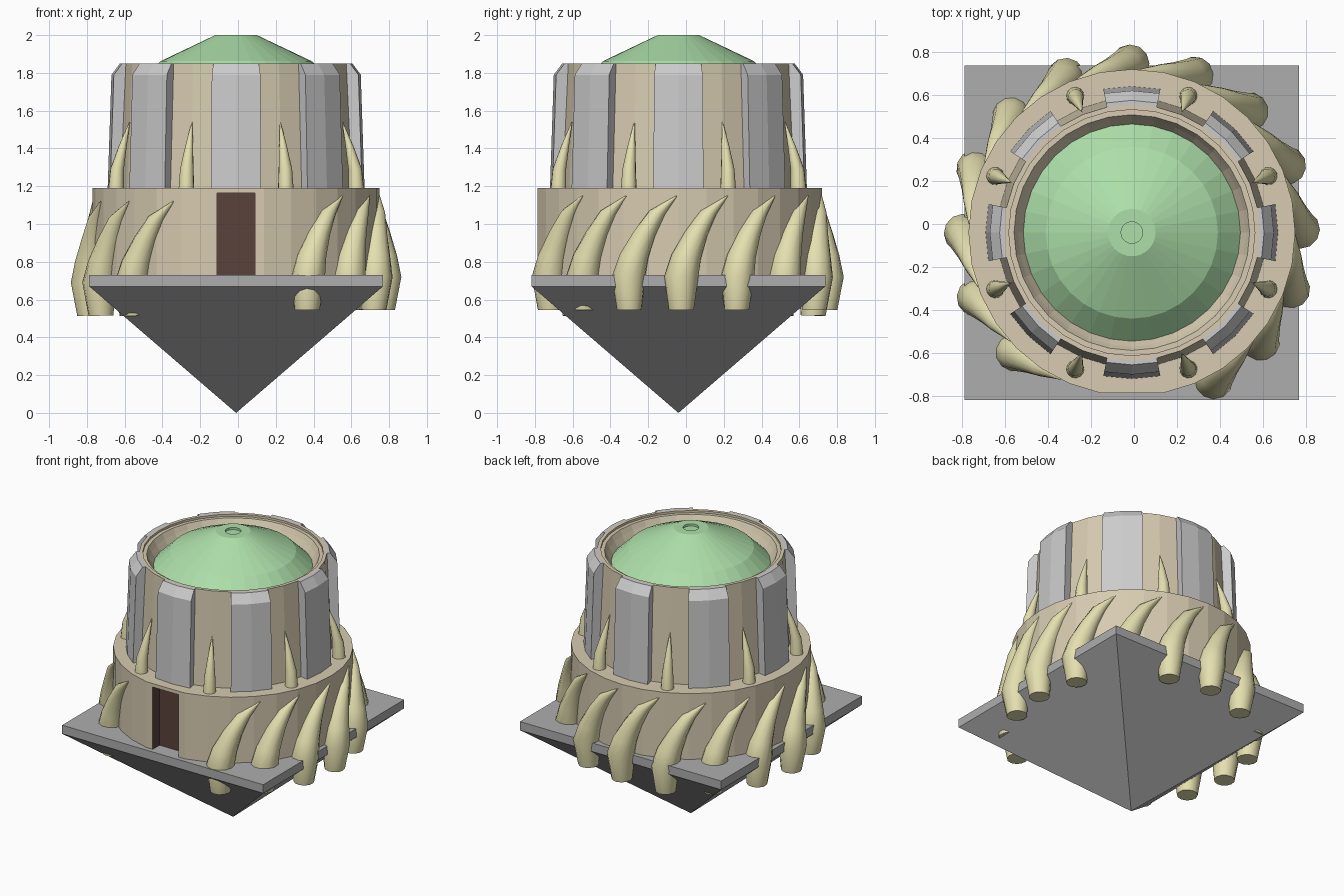
import bpy, bmesh
from math import sin, cos, radians, tau
from mathutils import Vector

if "Cube" in bpy.data.objects:
    bpy.data.objects.remove(bpy.data.objects["Cube"])

CX, CY = -0.01, -0.04   # tower axis


def mat(name, rgb):
    m = bpy.data.materials.new(name)
    m.diffuse_color = (*rgb, 1)
    m.use_nodes = True
    m.node_tree.nodes["Principled BSDF"].inputs["Base Color"].default_value = m.diffuse_color
    return m


TAN = mat("tan_stone", (0.68, 0.60, 0.44))
BONE = mat("bone", (0.78, 0.74, 0.43))
GREEN = mat("green_roof", (0.42, 0.74, 0.40))
DARK = mat("dark_brown", (0.10, 0.055, 0.045))
SLATE = mat("slate_grey", (0.42, 0.42, 0.42))


def polar(r, deg, z):
    a = radians(deg)
    return Vector((CX + r * cos(a), CY + r * sin(a), z))


def make(name, verts, faces, material=None):
    me = bpy.data.meshes.new(name)
    me.from_pydata([tuple(v) for v in verts], [], faces)
    bm = bmesh.new()
    bm.from_mesh(me)
    bmesh.ops.recalc_face_normals(bm, faces=bm.faces)
    bm.to_mesh(me)
    bm.free()
    ob = bpy.data.objects.new(name, me)
    bpy.context.collection.objects.link(ob)
    if material:
        me.materials.append(material)
    return ob


def loft(name, rings, material=None, caps=True):
    """Skin a list of equally sized vertex rings."""
    n = len(rings[0])
    verts = [v for r in rings for v in r]
    faces = [(i * n + j, i * n + (j + 1) % n, (i + 1) * n + (j + 1) % n, (i + 1) * n + j)
             for i in range(len(rings) - 1) for j in range(n)]
    if caps:
        faces += [tuple(range(n))[::-1], tuple(range(len(verts) - n, len(verts)))]
    return make(name, verts, faces, material)


def lathe(name, profile, material, n=32):
    return loft(name, [[polar(r, 360 * k / n, z) for k in range(n)] for r, z in profile], material)


def box(name, x0, x1, y0, y1, z0, z1, material=None):
    rings = [[(x0, y0, z), (x1, y0, z), (x1, y1, z), (x0, y1, z)] for z in (z0, z1)]
    return loft(name, rings, material)


# square platform with an inverted pyramid underneath
H = 0.778
box("platform", CX - H, CX + H, CY - H, CY + H, 0.67, 0.73, SLATE)
sq = [(CX + sx * H, CY + sy * H, 0.67) for sx, sy in ((-1, -1), (1, -1), (1, 1), (-1, 1))]
make("inverted_pyramid", sq + [(CX, CY, 0)],
     [(0, 1, 2, 3), (0, 4, 1), (1, 4, 2), (2, 4, 3), (3, 4, 0)], SLATE)

# lower drum, flat at the front, with a recessed doorway
R = 0.76
drum = lathe("lower_drum", [(R, 0.725), (R, 1.19)], TAN)
for v in drum.data.vertices:
    if v.co.y < CY - R + 0.001:
        v.co.y = CY - R * cos(radians(11.25))
cutter = box("door_cutter", -0.11, 0.09, -0.95, -0.71, 0.6, 1.165, DARK)
cutter.hide_render = True
mod = drum.modifiers.new("doorway", 'BOOLEAN')
mod.object = cutter
mod.solver = 'EXACT'
mod.material_mode = 'TRANSFER'
bpy.context.view_layer.objects.active = drum
bpy.ops.object.modifier_apply(modifier="doorway")
bpy.data.objects.remove(cutter)

# upper drum with stepped rim, and the roof sunk inside it
lathe("upper_drum", [(0.625, 1.185), (0.595, 1.85), (0.572, 1.85), (0.572, 1.835), (0.548, 1.835),
                     (0.53, 1.80), (0.505, 1.76)], TAN)
lathe("roof_dome", [(0.505, 1.76), (0.40, 1.862), (0.11, 2.0), (0.05, 2.0), (0.05, 1.985)], GREEN)

# eight armour panels around the upper drum
for k in range(8):
    rings = []
    for d in (-11.25, 0, 11.25):
        prof = [(0.60, 1.19), (0.68, 1.19), (0.66, 1.79), (0.615, 1.85), (0.585, 1.85)]
        rings.append([polar(r, 45 * k + d, z) for r, z in prof])
    loft(f"wall_panel_{k}", rings)


def spike(name, stations, n=12):
    """Horn along a path of (centre, radius) stations, ending in a point."""
    pts = [s[0] for s in stations]
    rings = []
    for i, (p, r) in enumerate(stations):
        t = (pts[min(i + 1, len(pts) - 1)] - pts[max(i - 1, 0)]).normalized()
        t = (t + Vector((0, 0, 1.5))).normalized()      # keep sections near level
        u = t.cross(Vector((CX - p.y, p.x, 0))).normalized()
        w = t.cross(u)
        rings.append([p + (u * cos(tau * j / n) + w * sin(tau * j / n)) * r for j in range(n)])
    ob = loft(name, rings, BONE)
    bpy.ops.object.select_all(action='DESELECT')
    ob.select_set(True)
    bpy.context.view_layer.objects.active = ob
    bpy.ops.object.shade_smooth_by_angle(angle=radians(40))


# small upright spikes on the ledge
for k in range(8):
    a = 22.5 + 45 * k
    spike(f"ledge_spike_{k}", [(polar(0.688, a, 1.18), 0.042), (polar(0.682, a, 1.29), 0.036),
                               (polar(0.65, a, 1.41), 0.021), (polar(0.61, a, 1.54), 0.002)])

# large swept spikes around the lower drum, leaving the doorway clear
for k in range(14):
    a = 300 + 22.2 * k if k < 3 else 1.0 + 22.4 * (k - 3)
    a = -61 + 20.7 * k if k < 4 else 1.0 + 22.4 * (k - 3)
    dz = 0 if k < 8 else -0.03
    path = [(0.775, 0, 0.545, 0.066), (0.785, 0, 0.72, 0.09), (0.775, 2, 0.83, 0.078),
            (0.763, 6, 0.95, 0.06), (0.755, 11, 1.06, 0.043), (0.758, 19, 1.15, 0.003)]
    spike(f"side_spike_{k}", [(polar(r, a + d, z + dz), w) for r, d, z, w in path])
